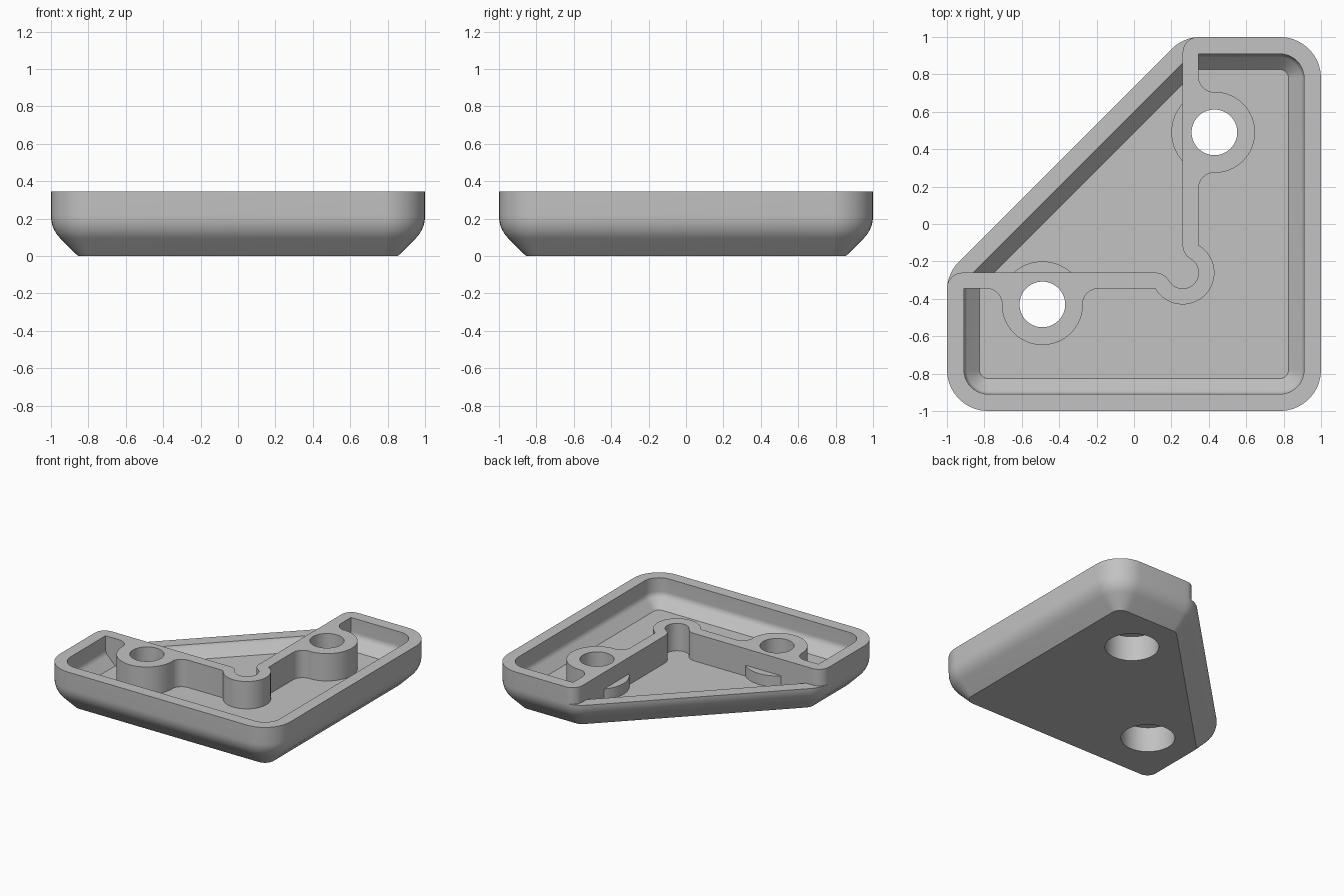
import bpy, bmesh
from math import sin, cos, radians

old = bpy.data.objects.get("Cube")
if old:
    bpy.data.objects.remove(old, do_unlink=True)

HEIGHT, WALL, FLOOR, LEDGE = 0.345, 0.085, 0.13, 0.215
CORNER = 0.22          # outer plan corner radius
IN = 0.26              # inner face of the L-shaped rib
OUT = IN + WALL        # outer face of the rib
BOSS = (0.43, 0.49)


def arc(cx, cy, r, a0, a1, n=10):
    return [(cx + r * cos(radians(a0 + (a1 - a0) * i / n)),
             cy + r * sin(radians(a0 + (a1 - a0) * i / n))) for i in range(n + 1)]


def same(pts):
    return pts


def flip(pts):
    """Reflect plan points across the bracket's diagonal symmetry line."""
    return [(-y, -x) for x, y in pts]


def loft(name, rings):
    """Closed solid through a stack of (points, z) rings."""
    bm = bmesh.new()
    loops = [[bm.verts.new((x, y, z)) for x, y in pts] for pts, z in rings]
    for a, b in zip(loops, loops[1:]):
        for i in range(len(a)):
            j = (i + 1) % len(a)
            bm.faces.new((a[i], a[j], b[j], b[i]))
    bm.faces.new(loops[0])
    bm.faces.new(loops[-1])
    bmesh.ops.recalc_face_normals(bm, faces=bm.faces)
    mesh = bpy.data.meshes.new(name)
    bm.to_mesh(mesh)
    bm.free()
    ob = bpy.data.objects.new(name, mesh)
    bpy.context.collection.objects.link(ob)
    return ob


def prism(name, pts, z0, z1):
    return loft(name, [(pts, z0), (pts, z1)])


def disc(c, r):
    return arc(c[0], c[1], r, 0, 360 - 360 / 64, 63)


def combine(target, tool, operation):
    """Apply a boolean and discard the tool."""
    tool.hide_render = True
    mod = target.modifiers.new("cut", 'BOOLEAN')
    mod.solver = 'EXACT'
    mod.operation = operation
    mod.object = tool
    bpy.context.view_layer.objects.active = target
    bpy.ops.object.modifier_apply(modifier=mod.name)
    bpy.data.objects.remove(tool, do_unlink=True)


def outline(d):
    """Rounded five-sided plan, inset by d."""
    r, c, k = CORNER - d, 1 - CORNER, 0.356
    return (arc(-c, -c, r, 180, 270) + arc(c, -c, r, 270, 360) + arc(c, c, r, 0, 90)
            + arc(k, c, r, 90, 135) + arc(-c, -k, r, 135, 180))


def tray_rings(start, centre, r, top):
    """Flat bottom, sloped side, rounded shoulder and upright wall."""
    profile = [start] + arc(*centre, r, 225, 180, 8) + [(centre[0] - r, top)]
    return [(outline(d), z) for d, z in profile]


# Outer body and the hollow to be taken from it
body = loft("corner_bracket", tray_rings((0.145, 0), (0.17, LEDGE), 0.17, HEIGHT))
hollow = loft("hollow", tray_rings((0.174, FLOOR), (0.151, 0.238), 0.06, 0.6))

# L-shaped rib with a post outside its corner
rib = prism("ribs", [(IN, -IN), (IN, 0.97), (OUT, 0.97), (OUT, -OUT),
                     (-0.97, -OUT), (-0.97, -IN)], -0.1, 0.7)
post = prism("corner_post", disc((IN, -IN), 2 * WALL), -0.12, 0.72)
combine(post, prism("post_cut", [(IN, -IN), (IN, 0), (0, 0), (0, -IN)], -1, 1), 'DIFFERENCE')
combine(rib, post, 'UNION')

# Screw bosses with filleted flanks and an inward bulge, one on each arm
bx, by = BOSS
flank = ([(0.3, 0.19)] + arc(bx, 0.19, WALL, 180, 90)
         + arc(bx, 0.79, WALL, 270, 180) + [(0.3, 0.79)])
bulge = arc(bx, by, 0.23, 125, 235, 24)
# Rounded lip leading into the round corner relief
lip_y = -0.113
lip = (arc(OUT, lip_y, WALL, 180, 240) + [(IN, -IN), (0.2, -IN), (0.2, lip_y)])
for i, side in enumerate((same, flip)):
    e = 0.02 * i
    combine(rib, prism("boss_flank", side(flank), -0.14 - e, 0.74 + e), 'UNION')
    combine(rib, prism("boss", side(disc(BOSS, 0.217)), -0.2 - e, 0.8 + e), 'UNION')
    combine(rib, prism("boss_bulge", side(bulge), -0.25 - e, 0.85 + e), 'UNION')
    combine(rib, prism("relief_lip", side(lip), -0.4, 1.1), 'DIFFERENCE')
combine(rib, prism("relief", disc((IN, -IN), WALL), -0.5, 1.2), 'DIFFERENCE')

combine(hollow, rib, 'DIFFERENCE')
combine(body, hollow, 'DIFFERENCE')

# Open quadrant above the ledge, with rounded arm ends
end = [(IN, 1 - WALL)] + arc(OUT, 1 - WALL, WALL, 180, 90)[1:] + [(OUT, 1.5)]
quadrant = [(IN, -IN)] + end + [(-1.5, 1.5)] + flip(end)[::-1]
combine(body, prism("quadrant", quadrant, LEDGE, 1), 'DIFFERENCE')

# Screw holes with wide recesses underneath
for side in (same, flip):
    combine(body, prism("screw_hole", side(disc(BOSS, 0.122)), -0.3, 0.9), 'DIFFERENCE')
    combine(body, prism("screw_recess", side(disc(BOSS, 0.192)), -0.2, 0.196), 'DIFFERENCE')

# Single plain grey
grey = bpy.data.materials.new("light_grey")
grey.use_nodes = True
colour = (0.54, 0.54, 0.54, 1)
grey.diffuse_color = colour
grey.node_tree.nodes["Principled BSDF"].inputs["Base Color"].default_value = colour
body.data.materials.clear()
body.data.materials.append(grey)
for poly in body.data.polygons:
    poly.material_index = 0

bpy.ops.object.select_all(action='DESELECT')
body.select_set(True)
bpy.context.view_layer.objects.active = body
bpy.ops.object.shade_smooth_by_angle(angle=radians(30))
